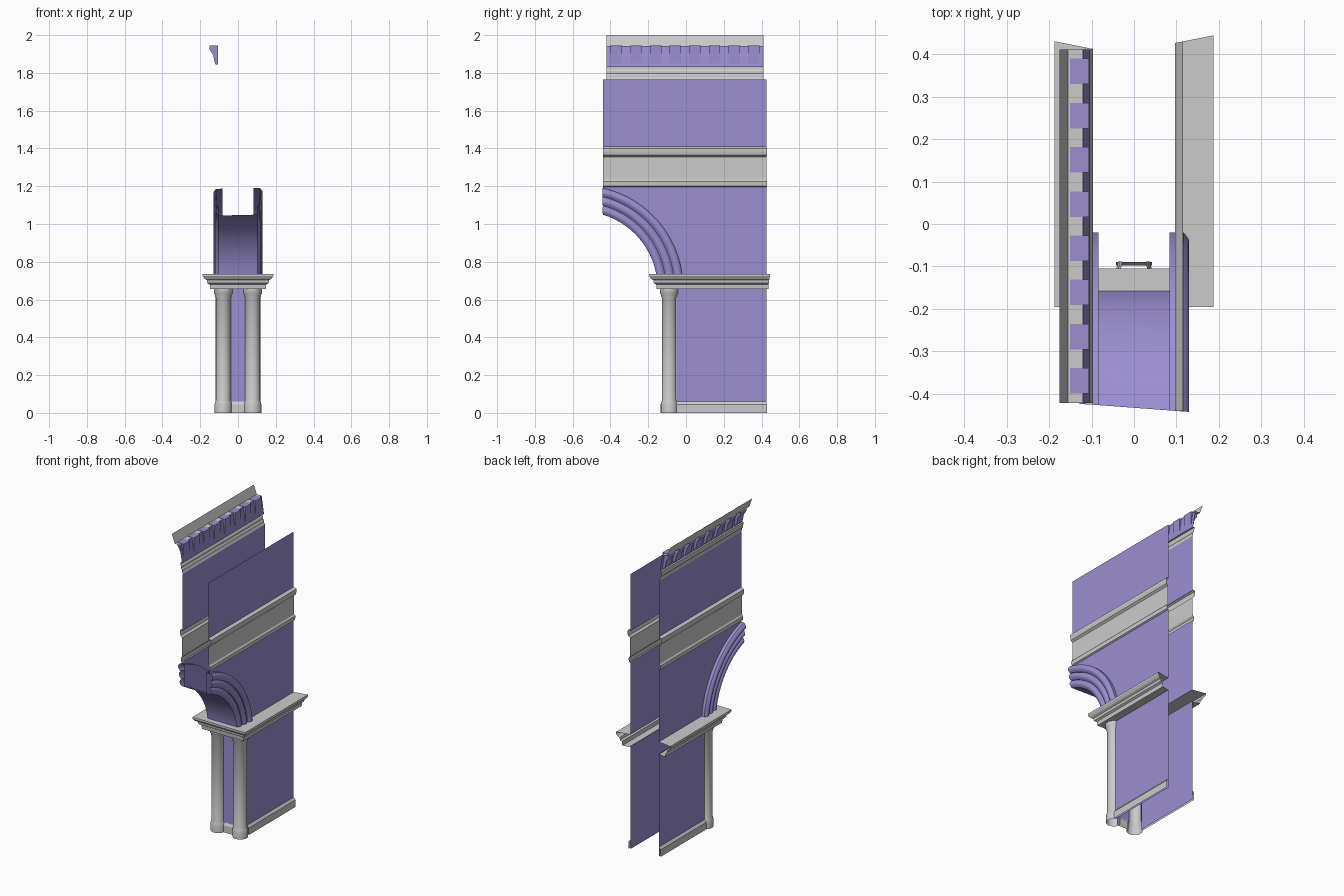
import bpy
import bmesh
from math import asin, acos, cos, sin, pi, radians

cube = bpy.data.objects.get("Cube")
if cube:
    bpy.data.objects.remove(cube, do_unlink=True)


def material(name, rgb):
    m = bpy.data.materials.new(name)
    m.use_nodes = True
    m.diffuse_color = (*rgb, 1)
    bsdf = m.node_tree.nodes["Principled BSDF"]
    bsdf.inputs["Base Color"].default_value = (*rgb, 1)
    return m


STONE = material("pale grey stone", (0.6, 0.6, 0.6))
PLASTER = material("lavender plaster", (0.33, 0.275, 0.64))

WALL = 0.097                      # half distance between the two walls
FRONT = -0.105                    # front face of the pier
ARCH_Y, ARCH_Z = -0.558, 0.66     # arch centre
R_IN, R_OUT = 0.407, 0.543
SPRING = 0.735                    # height where the arch starts
SIDES = {"left": 1, "right": -1}


def front_y(x):
    return -0.4325 - 0.075 * x


def back_y(s):
    return 0.419 + 0.007 * s


def finish(name, bm, mat, smooth=False):
    me = bpy.data.meshes.new(name)
    bm.to_mesh(me)
    bm.free()
    me.materials.append(mat)
    ob = bpy.data.objects.new(name, me)
    bpy.context.collection.objects.link(ob)
    if smooth:
        bpy.ops.object.select_all(action="DESELECT")
        ob.select_set(True)
        bpy.context.view_layer.objects.active = ob
        bpy.ops.object.shade_smooth_by_angle(angle=radians(40))
    return ob


def sheet(name, rows, mat, flip=False, smooth=False, caps=False):
    """Surface through rows of points."""
    bm = bmesh.new()
    grid = [[bm.verts.new(p) for p in row] for row in rows]
    for a, b in zip(grid, grid[1:]):
        for j in range(len(a) - 1):
            bm.faces.new((a[j], b[j], b[j + 1], a[j + 1]))
    if caps:
        bm.faces.new(grid[0])
        bm.faces.new(grid[-1][::-1])
    if flip:
        bmesh.ops.reverse_faces(bm, faces=bm.faces[:])
    return finish(name, bm, mat, smooth)


def panel(name, pts, mat, flip=False):
    bm = bmesh.new()
    bm.faces.new([bm.verts.new(p) for p in pts])
    if flip:
        bmesh.ops.reverse_faces(bm, faces=bm.faces[:])
    return finish(name, bm, mat)


def moulding(name, s, profile, y0, y1, mat, mitre=0.0):
    """Profile of (offset, height) run straight along a wall."""
    rows = [[(s * (WALL + d), y + m * d, z) for d, z in profile]
            for y, m in ((y0, 0), (y1, mitre))]
    return sheet(name, rows, mat, flip=s < 0)


def arch_point(r, x, t):
    a0 = asin((SPRING - ARCH_Z) / r)
    a1 = acos((front_y(x) - ARCH_Y) / r)
    a = a0 + (a1 - a0) * t
    return (x, ARCH_Y + r * cos(a), ARCH_Z + r * sin(a))


STEPS = 20
TS = [i / STEPS for i in range(STEPS + 1)]

# Walls, string courses, skirting and columns on both sides
for side, s in SIDES.items():
    x, y0, y1, flip = s * WALL, front_y(s * WALL), back_y(s), s < 0

    def wall(part, ya, za, zb):
        panel(f"{side}_{part}", [(x, ya, za), (x, y1, za), (x, y1, zb), (x, ya, zb)],
              PLASTER, flip)

    wall("lower_wall", -0.05, 0.0, 0.66)
    wall("upper_wall", y0, 1.40, 1.765)
    curve = [arch_point(R_OUT - 0.01, x, t) for t in TS]
    panel(f"{side}_spandrel_wall", curve[::-1] + [(x, y1, SPRING), (x, y1, 1.2), (x, y0, 1.2)],
          PLASTER, flip)

    moulding(f"{side}_skirting", s, [(0.012, 0), (0.012, 0.045), (0, 0.06)],
             -0.05, y1, STONE, 0.2)
    moulding(f"{side}_string_course", s,
             [(0, 1.195), (0.009, 1.2), (0.011, 1.225), (0.003, 1.235), (0.002, 1.25),
              (0.002, 1.355), (0.014, 1.365), (0.018, 1.385), (0.018, 1.4), (0, 1.41)],
             y0, y1, STONE, 0.2)

    # Engaged column, open at the back
    shape = [(0.046, 0), (0.046, 0.045), (0.042, 0.06), (0.04, 0.065), (0.04, 0.61),
             (0.044, 0.617), (0.044, 0.625), (0.05, 0.633), (0.05, 0.655)]
    angles = [pi + radians(245) * i / 20 for i in range(21)]
    rows = [[(s * (0.078 + r * cos(a)), -0.088 + r * sin(a), z) for r, z in shape]
            for a in angles]
    sheet(f"{side}_column", rows, STONE, flip, smooth=True)

    # Archivolt with three rounded rolls
    section = [(R_IN, 0.083)]
    width = (R_OUT - R_IN) / 3
    for i, face in enumerate((0.104, 0.11, 0.116)):
        for k in range(7):
            u = k / 6
            section.append((R_IN + width * (i + u), face + 0.014 * sin(pi * u)))
    section += [(R_OUT, 0.083), (R_IN, 0.083)]
    rows = [[arch_point(r, s * h, t) for r, h in section] for t in TS]
    sheet(f"{side}_archivolt", rows, PLASTER, not flip, smooth=True)

# Arch underside
sheet("arch_soffit", [[arch_point(R_IN, h, t) for h in (-0.083, 0.083)] for t in TS],
      PLASTER, smooth=True)

# Recess between the columns, with its plinth
panel("pier_recess", [(-0.042, -0.09, 0.05), (0.042, -0.09, 0.05),
                      (0.042, -0.09, 0.66), (-0.042, -0.09, 0.66)], PLASTER)
sheet("pier_plinth", [[(h, -0.098, 0), (h, -0.098, 0.045), (h, -0.09, 0.06)]
                      for h in (-0.042, 0.042)], STONE)

# Impost ledge running round the pier
ledge = [(0, 0.655), (0.05, 0.655), (0.053, 0.68), (0.065, 0.687), (0.068, 0.703),
         (0.08, 0.71), (0.09, 0.725), (0.09, 0.735), (0, 0.735)]
path = [(-1, back_y(-1), 0.2), (-1, FRONT, -1), (1, FRONT, -1), (1, back_y(1), 0.2)]
sheet("impost_ledge", [[(s * (WALL + d), y + m * d, z) for d, z in ledge]
                       for s, y, m in path], STONE)

# Cornice on the taller wall
C0, C1 = -0.421, 0.411
moulding("cornice_base", -1, [(0, 1.765), (0.005, 1.775), (0.006, 1.79), (0.012, 1.798),
                              (0.012, 1.81), (0.018, 1.82), (0.018, 1.832), (0.006, 1.832)],
         C0, C1, STONE)
moulding("cornice_frieze", -1, [(0.006, 1.83), (0.023, 1.943)], C0, C1, PLASTER)
moulding("cornice_crown", -1, [(0.023, 1.943), (0.058, 1.943), (0.078, 2.0)], C0, C1, STONE)

# Scrolled brackets below the crown
bracket = [(0.009, 1.845), (0.023, 1.845), (0.029, 1.865), (0.033, 1.89), (0.044, 1.91),
           (0.053, 1.922), (0.054, 1.945), (0.009, 1.945), (0.009, 1.845)]
COUNT = 8
pitch = (C1 - C0) / COUNT
for i in range(COUNT):
    mid = C0 + pitch * (i + 0.5)
    rows = [[(-WALL - d, y, z) for d, z in bracket] for y in (mid - 0.03, mid + 0.03)]
    ob = sheet(f"cornice_bracket_{i + 1}", rows, PLASTER)
    bm = bmesh.new()
    bm.from_mesh(ob.data)
    bmesh.ops.remove_doubles(bm, verts=bm.verts[:], dist=1e-5)
    bmesh.ops.holes_fill(bm, edges=bm.edges[:])
    bmesh.ops.recalc_face_normals(bm, faces=bm.faces[:])
    bm.to_mesh(ob.data)
    bm.free()
